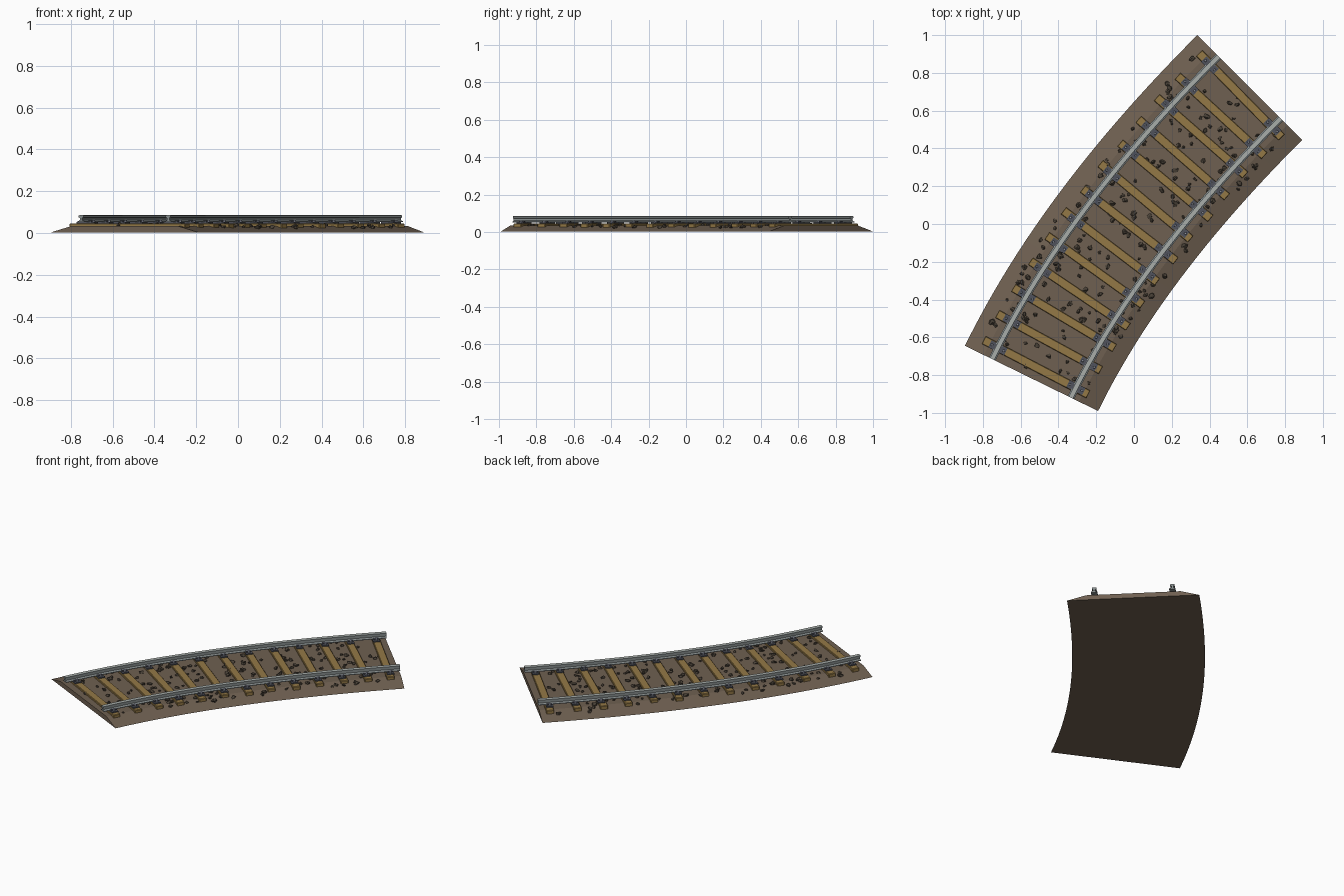
import bpy, bmesh, math, random
from mathutils import Vector, Matrix

if "Cube" in bpy.data.objects:
    bpy.data.objects.remove(bpy.data.objects["Cube"])

random.seed(7)


def material(name, rgb):
    m = bpy.data.materials.new(name)
    lin = [((c / 255 + 0.055) / 1.055) ** 2.4 for c in rgb]
    m.diffuse_color = (*lin, 1)
    m.use_nodes = True
    m.node_tree.nodes["Principled BSDF"].inputs["Base Color"].default_value = m.diffuse_color
    return m


EARTH = material("brown earth", (111, 96, 81))
WOOD = material("tan wood", (148, 121, 70))
STEEL = material("grey steel", (136, 143, 143))
SHINE = material("worn steel", (168, 174, 170))
PLATE = material("dark iron", (80, 82, 92))
BOLT = material("bolt metal", (150, 155, 168))
STONE = material("dark stone", (74, 66, 56))

# Centre line of the curved track
A, D = Vector((-0.5425, -0.8175, 0)), Vector((0.6125, 0.7225, 0))
TA, TD = Vector((0.44, 0.898, 0)), Vector((0.707, 0.707, 0))
H = (D - A).length / 3
B, C = A + TA * H, D - TD * H


def frame(t):
    """Matrix at t: x across to the right, y along the track, z up."""
    u = 1 - t
    p = A * u**3 + B * 3 * u * u * t + C * 3 * u * t * t + D * t**3
    d = ((B - A) * u * u + (C - B) * 2 * u * t + (D - C) * t * t).normalized()
    m = Matrix(((d.y, d.x, 0), (-d.x, d.y, 0), (0, 0, 1))).to_4x4()
    m.translation = p
    return m


def finish(name, bm, mats):
    bmesh.ops.recalc_face_normals(bm, faces=bm.faces)
    me = bpy.data.meshes.new(name)
    bm.to_mesh(me)
    bm.free()
    for m in mats:
        me.materials.append(m)
    ob = bpy.data.objects.new(name, me)
    bpy.context.collection.objects.link(ob)
    return ob


def sweep(name, profile, mats, top=None, steps=26):
    """Sweep a closed cross-section along the track."""
    bm = bmesh.new()
    rings = [[bm.verts.new(frame(i / steps) @ Vector((x, 0, z))) for x, z in profile]
             for i in range(steps + 1)]
    n = len(profile)
    for r, s in zip(rings, rings[1:]):
        for k in range(n):
            f = bm.faces.new((r[k], r[(k + 1) % n], s[(k + 1) % n], s[k]))
            if top and min(v.co.z for v in f.verts) > top:
                f.material_index = 1
    bm.faces.new(rings[0])
    bm.faces.new(rings[-1])
    return finish(name, bm, mats)


def box(bm, m, size):
    bmesh.ops.create_cube(bm, size=1, matrix=m @ Matrix.Diagonal((*size, 1)))


# Earth bed with sloping sides
sweep("earth_bed", [(-0.3925, 0.003), (0.3925, 0.003), (0.28, 0.034), (-0.28, 0.034)], [EARTH])

# Two rails with foot, web and worn head
half = [(0.019, 0.052), (0.019, 0.056), (0.006, 0.061), (0.006, 0.072),
        (0.013, 0.075), (0.013, 0.083), (0.009, 0.085)]
rail = half + [(-x, z) for x, z in reversed(half)]
RAIL = 0.232
for side, name in ((-1, "left_rail"), (1, "right_rail")):
    sweep(name, [(x + side * RAIL, z) for x, z in rail], [STEEL, SHINE], top=0.0845)

# Sleepers, iron chairs and bolts
TIES = 13
ties, plates, bolts = bmesh.new(), bmesh.new(), bmesh.new()
spots = []
for i in range(TIES):
    t = 0.033 + 0.934 * i / (TIES - 1)
    spots.append(t)
    f = frame(t)
    skew = Matrix.Rotation(random.uniform(-0.025, 0.025), 4, 'Z')
    box(ties, f @ skew @ Matrix.Translation((random.uniform(-0.008, 0.008), 0, 0.033)),
        (0.625, 0.046, 0.026))
    for side in (-1, 1):
        x = side * RAIL
        box(plates, f @ Matrix.Translation((x, 0, 0.049)), (0.094, 0.042, 0.008))
        for k in (-1, 1):
            # Clip gripping the rail foot
            box(plates, f @ Matrix.Translation((x + k * 0.021, 0, 0.056)), (0.014, 0.03, 0.008))
            bmesh.ops.create_cone(bolts, cap_ends=True, segments=6, radius1=0.007,
                                  radius2=0.006, depth=0.008,
                                  matrix=f @ Matrix.Translation((x + k * 0.035, 0, 0.057)))
bmesh.ops.bevel(ties, geom=ties.edges[:], offset=0.003, segments=1, affect='EDGES')
finish("sleepers", ties, [WOOD])
finish("rail_chairs", plates, [PLATE])
finish("chair_bolts", bolts, [BOLT])

# Loose ballast stones, mostly between the sleepers
stones = bmesh.new()
count = 0
while count < 210:
    t, x = random.uniform(0.015, 0.985), random.uniform(-0.33, 0.33)
    if min(abs(t - s) for s in spots) < 0.017 and random.random() < 0.85:
        continue
    count += 1
    ground = 0.034 if abs(x) < 0.28 else 0.034 - (abs(x) - 0.28) * 0.27
    r = random.uniform(0.009, 0.017)
    rot = Matrix.Rotation(random.uniform(0, 6.28), 4, 'Z') @ Matrix.Rotation(random.uniform(-0.4, 0.4), 4, 'X')
    new = bmesh.ops.create_icosphere(
        stones, subdivisions=1, radius=r,
        matrix=frame(t) @ Matrix.Translation((x, 0, ground + 0.003)) @ rot @ Matrix.Diagonal((1.1, 0.85, 0.65, 1)))
    for v in new["verts"]:
        v.co += Vector([random.uniform(-0.25, 0.25) * r for _ in range(3)])
finish("ballast_stones", stones, [STONE])
